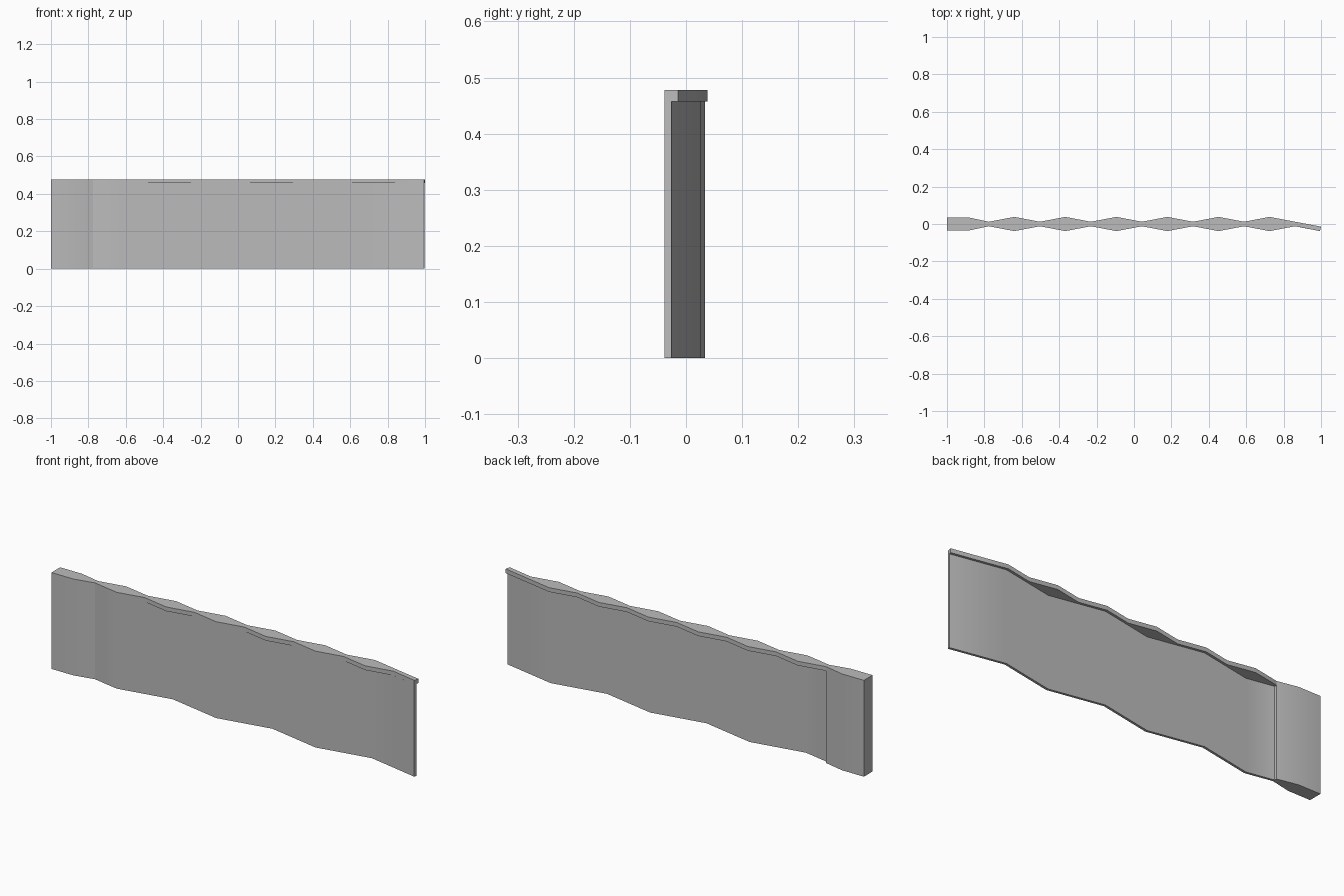
import bpy
import bmesh

cube = bpy.data.objects.get("Cube")
if cube:
    bpy.data.objects.remove(cube, do_unlink=True)

HEIGHT, CAP_Z = 0.478, 0.457
MID, AMP = -0.012, 0.026        # front line of the fold: middle and swing
SHEET, CAP = 0.012, 0.024       # depth of the sheet and of the cap
FIRST, STEP, FOLDS = -0.64, 0.273, 6
PINCH = FIRST - STEP / 2

grey = bpy.data.materials.new("plain_grey")
grey.use_nodes = True
colour = (0.5, 0.5, 0.5, 1)
grey.diffuse_color = colour
grey.node_tree.nodes["Principled BSDF"].inputs["Base Color"].default_value = colour


def wall(name, front, back, z0, z1):
    """Upright solid between a front and a back line with matching points."""
    bm = bmesh.new()
    rows = [[bm.verts.new((x, y, z)) for x, y in line]
            for line, z in ((front, z0), (front, z1), (back, z1), (back, z0))]
    for i in range(len(front) - 1):
        for a, b in zip(rows, rows[1:] + rows[:1]):
            bm.faces.new((a[i], a[i + 1], b[i + 1], b[i]))
    for end in (0, -1):
        bm.faces.new([row[end] for row in rows])
    bmesh.ops.recalc_face_normals(bm, faces=bm.faces)
    mesh = bpy.data.meshes.new(name)
    bm.to_mesh(mesh)
    bm.free()
    mesh.materials.append(grey)
    obj = bpy.data.objects.new(name, mesh)
    bpy.context.collection.objects.link(obj)
    bpy.ops.object.select_all(action="DESELECT")
    obj.select_set(True)
    bpy.context.view_layer.objects.active = obj
    bpy.ops.object.shade_smooth_by_angle(angle=0.6)
    return obj


# Folded sheet: zigzag from the left pinch to the free end
fold = [(PINCH, MID)]
fold += [(FIRST + STEP * i, MID + AMP * (-1 if i % 2 == 0 else 1)) for i in range(FOLDS)]
front_line = fold + [(0.994, MID - AMP)]
back_line = [(x, y + SHEET) for x, y in fold] + [(0.997, MID - AMP + SHEET)]
wall("folded_sheet", front_line, back_line, 0, CAP_Z)

# Cap: both phases of the zigzag, filled into a chain of diamonds
cap_front, cap_back = [(PINCH, MID)], [(PINCH, MID + CAP)]
for i in range(FOLDS):
    x = FIRST + STEP * i
    cap_front += [(x, MID - AMP), (x + STEP / 2, MID)]
    cap_back += [(x, MID + AMP + CAP), (x + STEP / 2, MID + CAP)]
cap_front.append((0.994, MID - AMP))
cap_back.append((1.0, MID - AMP + CAP))
wall("top_cap", cap_front, cap_back, CAP_Z, HEIGHT)

# Thick end post, tapering into the sheet
post_front = [(-1, -0.034), (-0.88, -0.034), (PINCH, MID)]
post_back = [(-1, 0.034), (-0.88, 0.034), (PINCH, MID + CAP)]
wall("end_post", post_front, post_back, 0, HEIGHT)
